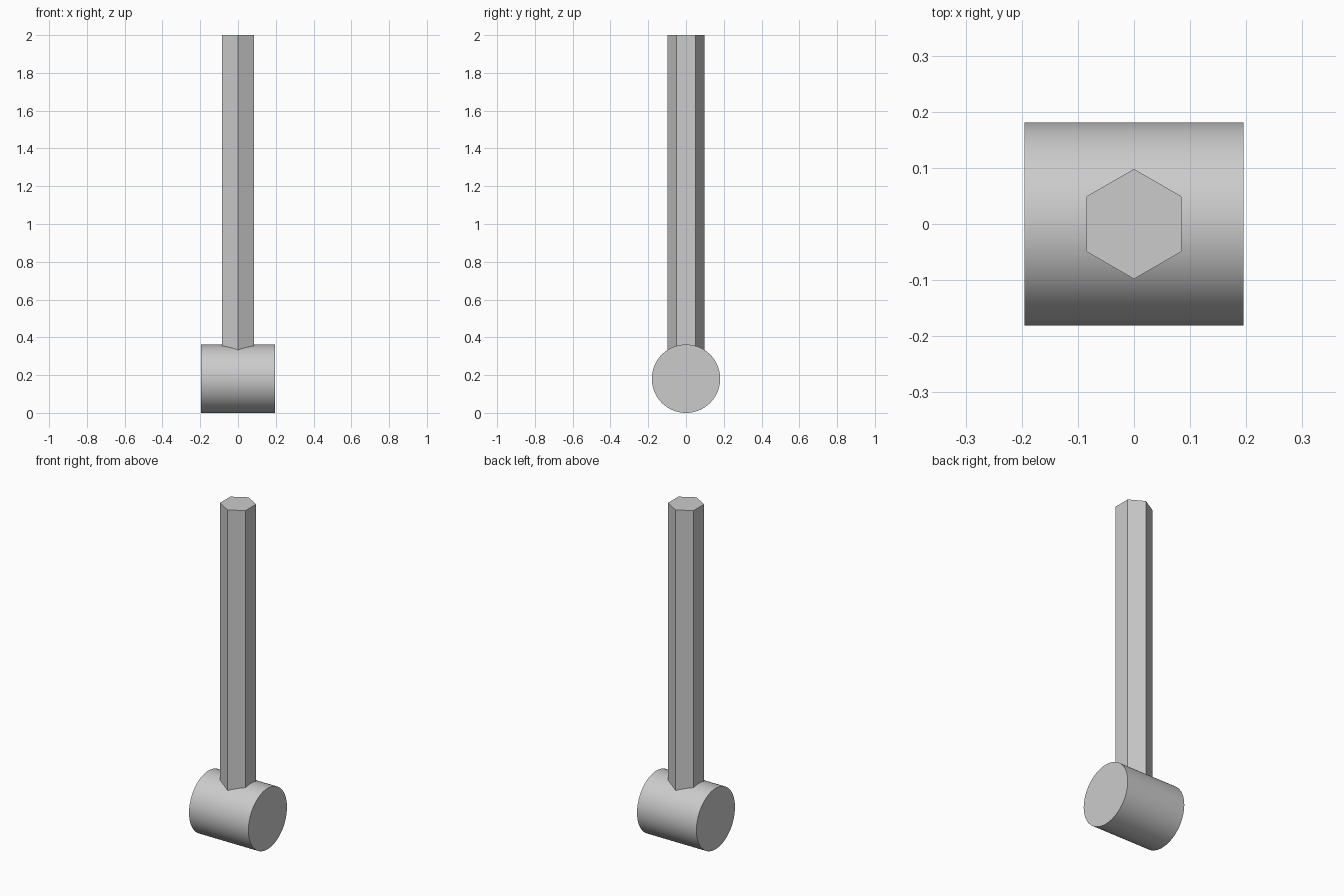
import bpy
import math

cube = bpy.data.objects.get("Cube")
if cube:
    bpy.data.objects.remove(cube, do_unlink=True)

# One plain grey for the whole model
grey = bpy.data.materials.new("plain grey")
colour = (0.6, 0.6, 0.6, 1.0)
grey.use_nodes = True
grey.diffuse_color = colour
for node in grey.node_tree.nodes:
    if node.type == "BSDF_PRINCIPLED":
        node.inputs["Base Color"].default_value = colour


def prism(name, sides, radius, length, location, rotation=(0, 0, 0)):
    bpy.ops.mesh.primitive_cylinder_add(
        vertices=sides, radius=radius, depth=length,
        location=location, rotation=rotation)
    obj = bpy.context.object
    obj.name = name
    obj.data.materials.append(grey)
    return obj


HEAD_RADIUS = 0.181
TOP = 2.0

# Round head lying along x
prism("head", 96, HEAD_RADIUS, 0.39, (0, 0, HEAD_RADIUS), (0, math.pi / 2, 0))
bpy.ops.object.shade_smooth_by_angle(angle=math.radians(30))

# Hexagonal handle, set into the middle of the head
prism("handle", 6, 0.098, TOP - HEAD_RADIUS, (0, 0, (TOP + HEAD_RADIUS) / 2))
